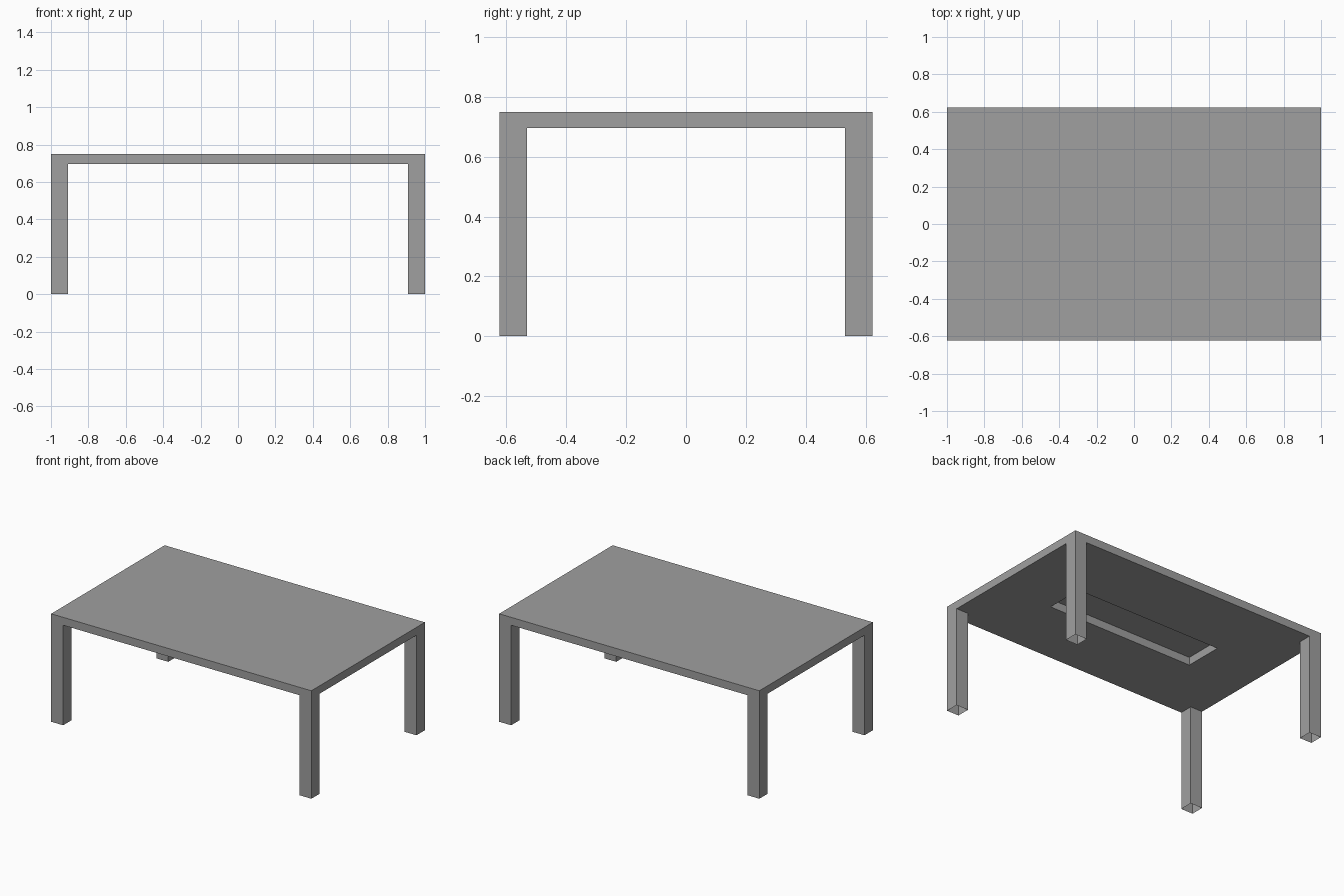
import bpy
import bmesh
from mathutils import Vector

cube = bpy.data.objects.get("Cube")
if cube:
    bpy.data.objects.remove(cube, do_unlink=True)

HALF_X, HALF_Y, HEIGHT = 1.0, 0.623, 0.75
LEG = 0.092
SLAB = 0.055
SLOT_X, SLOT_Y = 0.565, 0.136

grey = bpy.data.materials.new("plain grey")
grey.use_nodes = True
colour = (0.35, 0.35, 0.35, 1)
grey.diffuse_color = colour
grey.node_tree.nodes["Principled BSDF"].inputs["Base Color"].default_value = colour


def add_object(name, bm):
    mesh = bpy.data.meshes.new(name)
    bm.to_mesh(mesh)
    bm.free()
    mesh.materials.append(grey)
    obj = bpy.data.objects.new(name, mesh)
    bpy.context.collection.objects.link(obj)
    return obj


def quad(bm, x0, x1, y0, y1, z):
    corners = ((x0, y0), (x1, y0), (x1, y1), (x0, y1))
    bm.faces.new([bm.verts.new((x, y, z)) for x, y in corners])


# Table top: notched at the corners for the legs, with a slot in the middle
xs = [-HALF_X, -HALF_X + LEG, -SLOT_X, SLOT_X, HALF_X - LEG, HALF_X]
ys = [-HALF_Y, -HALF_Y + LEG, -SLOT_Y, SLOT_Y, HALF_Y - LEG, HALF_Y]
bm = bmesh.new()
for i in range(5):
    for j in range(5):
        corner = i in (0, 4) and j in (0, 4)
        slot = i == 2 and j == 2
        if not corner and not slot:
            quad(bm, xs[i], xs[i + 1], ys[j], ys[j + 1], HEIGHT)
bmesh.ops.remove_doubles(bm, verts=bm.verts, dist=0.0001)
top = add_object("table_top", bm)
thick = top.modifiers.new("thickness", "SOLIDIFY")
thick.thickness = SLAB
thick.offset = -1

# Flush panel closing the slot from above, leaving a recess underneath
bm = bmesh.new()
quad(bm, -SLOT_X, SLOT_X, -SLOT_Y, SLOT_Y, HEIGHT)
add_object("centre_panel", bm)

# Square legs, open at the foot
for side, sx in (("right", -1), ("left", 1)):
    for end, sy in (("front", -1), ("back", 1)):
        bm = bmesh.new()
        bmesh.ops.create_cube(bm, size=1)
        bmesh.ops.scale(bm, vec=(LEG, LEG, HEIGHT), verts=bm.verts)
        centre = Vector((sx * (HALF_X - LEG / 2), sy * (HALF_Y - LEG / 2), HEIGHT / 2))
        bmesh.ops.translate(bm, vec=centre, verts=bm.verts)
        foot = [f for f in bm.faces if f.normal.z < -0.5]
        bmesh.ops.delete(bm, geom=foot, context="FACES_ONLY")
        add_object(f"{end}_{side}_leg", bm)
